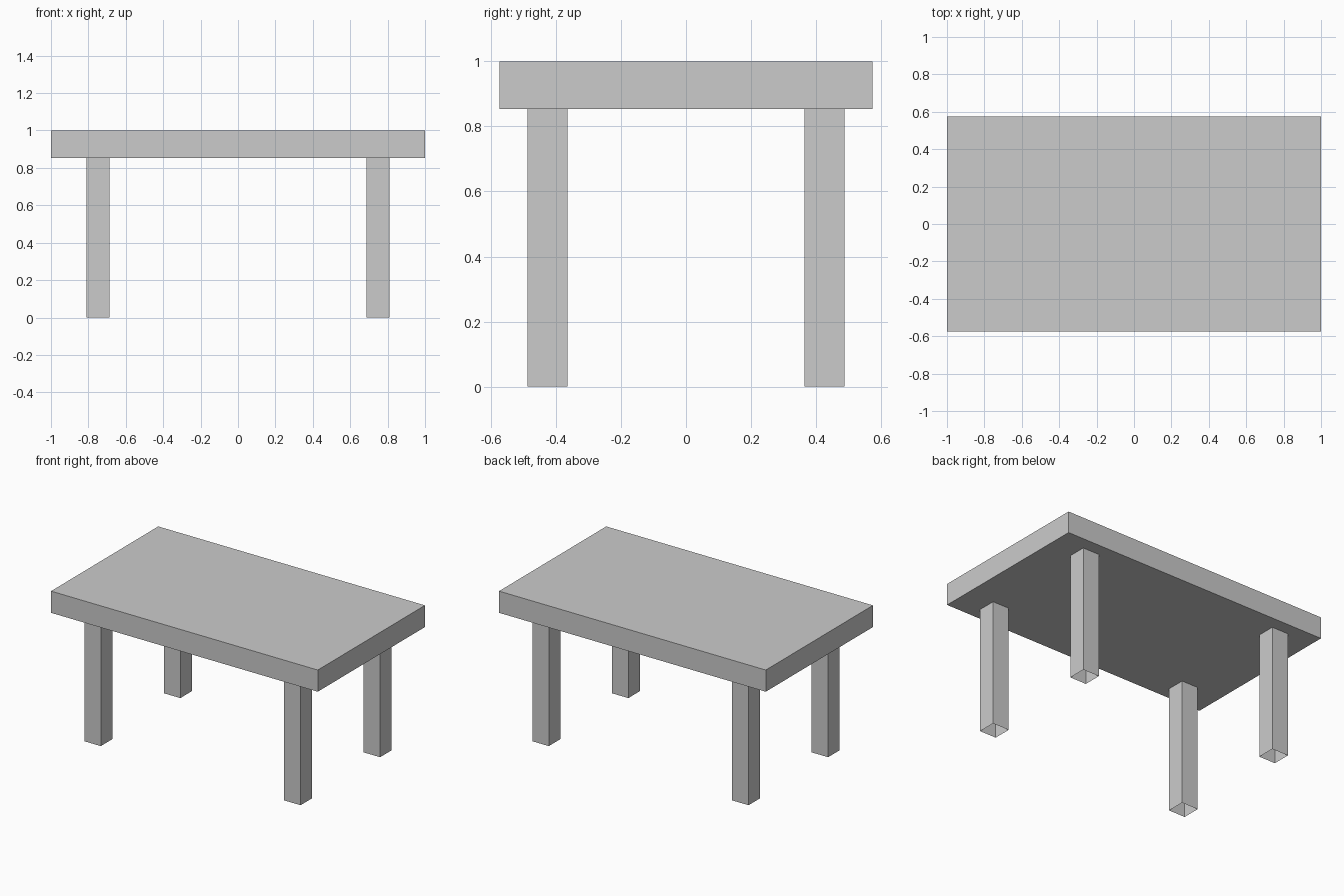
import bpy
import bmesh
from mathutils import Matrix, Vector

if "Cube" in bpy.data.objects:
    bpy.data.objects.remove(bpy.data.objects["Cube"])


def box(name, low, high, open_ends=False):
    """Axis-aligned box between two corners, optionally without end caps."""
    low, high = Vector(low), Vector(high)
    bm = bmesh.new()
    place = Matrix.Translation((low + high) / 2) @ Matrix.Diagonal((*(high - low), 1))
    bmesh.ops.create_cube(bm, size=1, matrix=place)
    if open_ends:
        bm.normal_update()
        caps = [f for f in bm.faces if abs(f.normal.z) > 0.9]
        bmesh.ops.delete(bm, geom=caps, context='FACES_ONLY')
    mesh = bpy.data.meshes.new(name)
    bm.to_mesh(mesh)
    bm.free()
    obj = bpy.data.objects.new(name, mesh)
    bpy.context.collection.objects.link(obj)
    return obj


TOP_UNDERSIDE = 0.853
LEG_X, LEG_Y, LEG_HALF = 0.749, 0.426, 0.0615

# Thick table top
box("table_top", (-1, -0.574, TOP_UNDERSIDE), (1, 0.574, 1))

# Four square legs, hollow and open at the foot
for side, sx in (("left", -1), ("right", 1)):
    for end, sy in (("front", -1), ("back", 1)):
        x, y = sx * LEG_X, sy * LEG_Y
        box(f"{end}_{side}_leg",
            (x - LEG_HALF, y - LEG_HALF, 0),
            (x + LEG_HALF, y + LEG_HALF, TOP_UNDERSIDE), open_ends=True)
